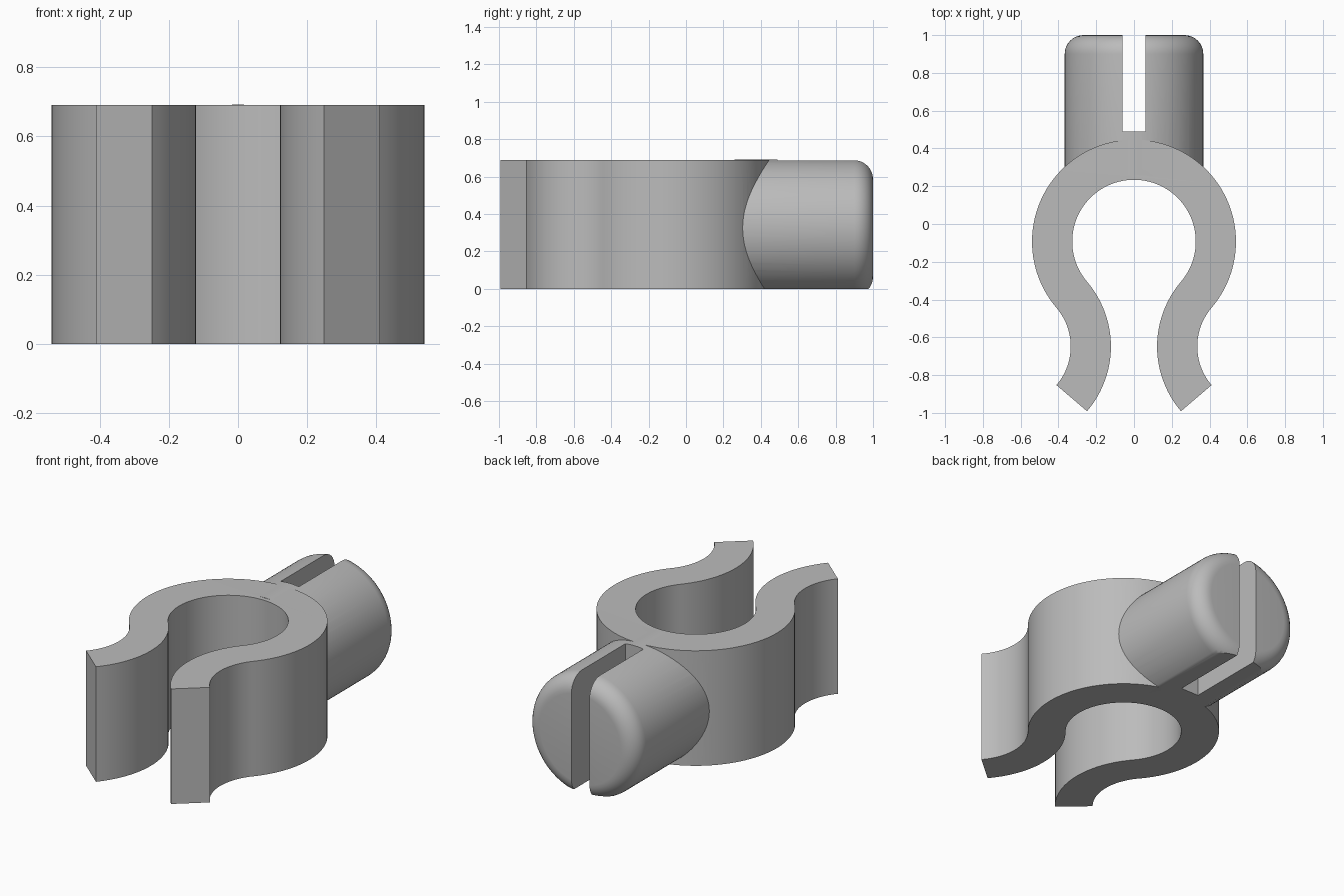
import bpy, bmesh
from math import sin, cos, pi, radians, sqrt
from mathutils import Matrix, Vector

HEIGHT = 0.69
RING_Y, R_IN, R_OUT = -0.093, 0.327, 0.54
JOIN = radians(40.5)                 # where the ring flows into the arms
ARM_R = 0.315                        # small radius of the flared arm
PEG_R, PEG_Z = 0.367, 0.325

default = bpy.data.objects.get("Cube")
if default:
    bpy.data.objects.remove(default, do_unlink=True)

grey = bpy.data.materials.new("plain_grey")
grey.use_nodes = True
colour = (0.5, 0.5, 0.5, 1)
grey.diffuse_color = colour
grey.node_tree.nodes["Principled BSDF"].inputs["Base Color"].default_value = colour


def finish(bm, name):
    bmesh.ops.recalc_face_normals(bm, faces=bm.faces)
    mesh = bpy.data.meshes.new(name)
    bm.to_mesh(mesh)
    bm.free()
    ob = bpy.data.objects.new(name, mesh)
    bpy.context.collection.objects.link(ob)
    mesh.materials.append(grey)
    return ob


def arc(cx, cy, r, a0, a1, n):
    return [(cx + r * cos(a0 + (a1 - a0) * i / n),
             cy + r * sin(a0 + (a1 - a0) * i / n)) for i in range(n + 1)]


def combine(target, other, operation):
    mod = target.modifiers.new(operation, 'BOOLEAN')
    mod.operation, mod.object, mod.solver = operation, other, 'EXACT'
    bpy.context.view_layer.objects.active = target
    bpy.ops.object.modifier_apply(modifier=mod.name)
    bpy.data.objects.remove(other, do_unlink=True)


# Open ring with flared arms: right half outline, mirrored, then extruded
reach = R_OUT + ARM_R
ax, ay = reach * cos(JOIN), RING_Y - reach * sin(JOIN)
outer = arc(0, RING_Y, R_OUT, pi / 2, -JOIN, 40)
outer += arc(ax, ay, ARM_R, pi - JOIN, pi + JOIN, 24)[1:]
inner = arc(ax, ay, ARM_R + R_OUT - R_IN, pi + JOIN, pi - JOIN, 24)
inner += arc(0, RING_Y, R_IN, -JOIN, pi / 2, 40)[1:]
half = outer + inner
outline = half + [(-x, y) for x, y in reversed(half[1:-1])]

bm = bmesh.new()
face = bm.faces.new([bm.verts.new((x, y, 0)) for x, y in outline])
top = bmesh.ops.extrude_face_region(bm, geom=[face])["geom"]
bmesh.ops.translate(bm, vec=(0, 0, HEIGHT),
                    verts=[v for v in top if isinstance(v, bmesh.types.BMVert)])
clip = finish(bm, "clip_ring")

# Round peg with a rounded end, flattened underneath
bm = bmesh.new()
start, end = 0.26, 1.0
bmesh.ops.create_cone(bm, cap_ends=True, segments=96, radius1=PEG_R, radius2=PEG_R,
                      depth=end - start,
                      matrix=Matrix.Translation((0, (start + end) / 2, PEG_Z))
                      @ Matrix.Rotation(pi / 2, 4, 'X'))
rim = [e for e in bm.edges if all(v.co.y > end - 0.01 for v in e.verts)]
bmesh.ops.bevel(bm, geom=rim, offset=0.1, segments=8, profile=0.5, affect='EDGES')
bmesh.ops.bisect_plane(bm, geom=bm.verts[:] + bm.edges[:] + bm.faces[:],
                       plane_co=(0, 0, 0), plane_no=(0, 0, -1), clear_outer=True)
bmesh.ops.holes_fill(bm, edges=[e for e in bm.edges if e.is_boundary])
peg = finish(bm, "split_peg")

# Slot that splits the peg
bm = bmesh.new()
bmesh.ops.create_cube(bm, size=1, matrix=Matrix.Translation((0, 0.795, 0.35))
                      @ Matrix.Diagonal((0.12, 0.61, 1.2, 1)))
combine(peg, finish(bm, "slot_cutter"), 'DIFFERENCE')
combine(clip, peg, 'UNION')
clip.name = "clip_with_split_peg"

# Smooth curves, crisp edges
bpy.ops.object.select_all(action='DESELECT')
clip.select_set(True)
bpy.context.view_layer.objects.active = clip
bpy.ops.object.shade_smooth_by_angle(angle=radians(30))
